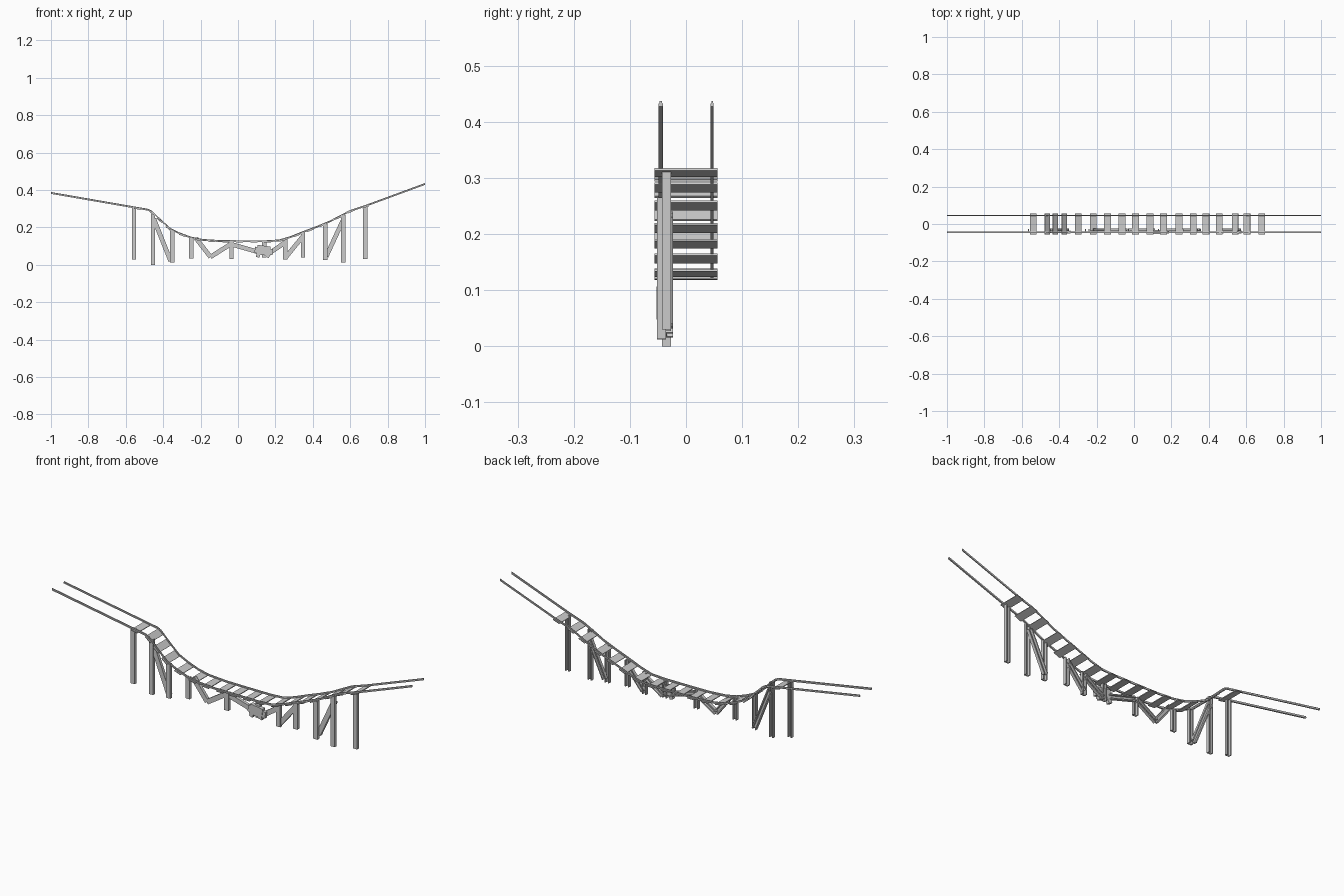
import bpy, bmesh
from math import atan2, cos, sin, radians
from mathutils import Vector, Matrix

if "Cube" in bpy.data.objects:
    bpy.data.objects.remove(bpy.data.objects["Cube"])

# Track line (x, z of rail top)
PATH = [(-1, .389), (-.48, .299), (-.46, .289), (-.41, .241), (-.36, .196), (-.31, .172),
        (-.25, .15), (-.19, .138), (-.1, .132), (.0, .131), (.15, .131), (.22, .135),
        (.28, .153), (.35, .181), (.42, .207), (.49, .236), (.545, .265), (.6, .293),
        (.69, .323), (1, .437)]


def track(x):
    for (x0, z0), (x1, z1) in zip(PATH, PATH[1:]):
        if x <= x1:
            return z0 + (z1 - z0) * (x - x0) / (x1 - x0), atan2(z1 - z0, x1 - x0)


def finish(name, bm):
    bmesh.ops.recalc_face_normals(bm, faces=bm.faces)
    me = bpy.data.meshes.new(name)
    bm.to_mesh(me)
    bm.free()
    ob = bpy.data.objects.new(name, me)
    bpy.context.collection.objects.link(ob)
    return ob


def sweep(name, rings):
    bm = bmesh.new()
    rows = [[bm.verts.new(p) for p in r] for r in rings]
    n = len(rows[0])
    for a, b in zip(rows, rows[1:]):
        for i in range(n):
            bm.faces.new((a[i], a[(i + 1) % n], b[(i + 1) % n], b[i]))
    bm.faces.new(rows[0])
    bm.faces.new(rows[-1])
    return finish(name, bm)


def slab(name, center, size, tilt=0):
    bm = bmesh.new()
    m = Matrix.Translation(center) @ Matrix.Rotation(-tilt, 4, 'Y') @ Matrix.Diagonal((*size, 1))
    bmesh.ops.create_cube(bm, size=1, matrix=m)
    return finish(name, bm)


def channel(name, a, b, y0, y1, w):
    # channel beam between two (x, z) points, open towards the back
    t, h = w * .22, w / 2
    y2 = y0 + (y1 - y0) * .25
    prof = [(-h, y0), (h, y0), (h, y1), (h - t, y1), (h - t, y2), (-h + t, y2), (-h + t, y1), (-h, y1)]
    d = (Vector(b) - Vector(a)).normalized()
    side = Vector((-d.y, d.x))
    sweep(name, [[(p[0] + side.x * s, y, p[1] + side.y * s) for s, y in prof] for p in (a, b)])


# Rails: inverted T with a narrow head
for name, y, w in (("front_rail", -.045, .0036), ("back_rail", .0467, .0026)):
    prof = [(-w, -.010), (w, -.010), (w, -.004), (w * .5, -.003), (w * .5, 0),
            (-w * .5, 0), (-w * .5, -.003), (-w, -.004)]
    sweep(name, [[(x, y + dy, z + dz) for dy, dz in prof] for x, z in PATH])

# Sleepers
for x in (-.537, -.457, -.414, -.366, -.294, -.216, -.142, -.064, .008, .085,
          .158, .238, .313, .382, .452, .537, .6, .68):
    z, a = track(x)
    a = min(max(a, -.7), .4)
    slab("sleeper", (x + sin(a) * .01, 0, z - cos(a) * .0105), (.037, .112, .004), a)

# Posts (x, bottom z)
for x, z in ((-.556, .027), (-.454, 0), (-.352, .012), (-.25, .033), (-.035, .032),
             (.14, .04), (.253, .027), (.348, .04), (.466, .025), (.562, .013), (.68, .03)):
    y = -.052 if x in (.466, .562, -.352) else -.043
    channel("post", (x, z), (x, track(x)[0] - .008), y, y + .016, .023)

# Diagonal braces
for a, b in (((-.45, .245), (-.36, .02)), ((-.225, .142), (-.147, .042)), ((-.147, .042), (-.04, .11)),
             ((-.03, .108), (.11, .068)), ((.15, .05), (.25, .118)),
             ((.257, .042), (.345, .15)), ((.472, .045), (.56, .235))):
    channel("brace", a, b, -.038, -.023, .024)

# Joint plates at the middle of the span
slab("joint_plate", (.136, -.043, .077), (.07, .02, .05), radians(-8))
slab("joint_strap", (.138, -.042, .074), (.097, .016, .032), radians(-8))
for x in (.111, .163):
    slab("joint_foot", (x, -.04, .06), (.02, .016, .042), radians(-20))
